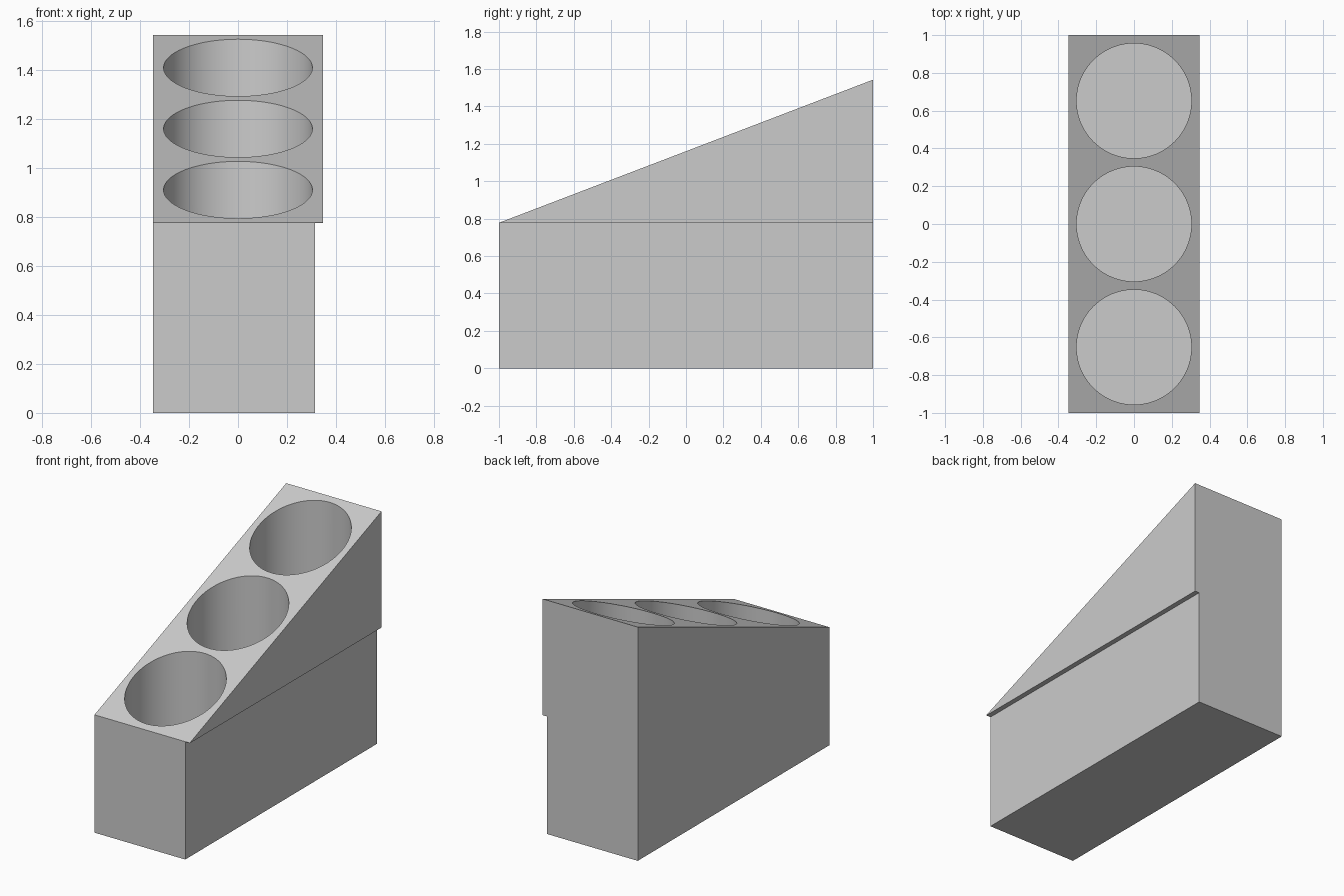
import bpy
import bmesh
import math
from mathutils import Vector

old = bpy.data.objects.get("Cube")
if old:
    bpy.data.objects.remove(old, do_unlink=True)

LEFT, RIGHT, STEP_X = -0.348, 0.348, 0.315
FRONT_Z, BACK_Z, STEP_Z = 0.778, 1.543, 0.776
RADIUS, PITCH, FLOOR_Z = 0.304, 0.652, 0.044

grey = bpy.data.materials.new("plain grey")
grey.use_nodes = True
colour = (0.6, 0.6, 0.6, 1)
grey.diffuse_color = colour
grey.node_tree.nodes["Principled BSDF"].inputs["Base Color"].default_value = colour


def add_object(name, bm):
    mesh = bpy.data.meshes.new(name)
    bmesh.ops.recalc_face_normals(bm, faces=bm.faces)
    bm.to_mesh(mesh)
    bm.free()
    mesh.materials.append(grey)
    obj = bpy.data.objects.new(name, mesh)
    bpy.context.collection.objects.link(obj)
    return obj


# Holder body: stepped cross-section extruded front to back
bm = bmesh.new()
section = [(LEFT, 0), (STEP_X, 0), (STEP_X, STEP_Z), (RIGHT, STEP_Z), (RIGHT, 2), (LEFT, 2)]
face = bm.faces.new([bm.verts.new((x, -1, z)) for x, z in section])
extruded = bmesh.ops.extrude_face_region(bm, geom=[face])["geom"]
bmesh.ops.translate(bm, vec=(0, 2, 0), verts=[v for v in extruded if isinstance(v, bmesh.types.BMVert)])

# Sloping top: slice the body and close the cut
normal = Vector((0, FRONT_Z - BACK_Z, 2)).normalized()
cut = bmesh.ops.bisect_plane(bm, geom=bm.verts[:] + bm.edges[:] + bm.faces[:], dist=1e-5,
                             plane_co=(0, -1, FRONT_Z), plane_no=normal, clear_outer=True)
bmesh.ops.contextual_create(bm, geom=[e for e in cut["geom_cut"] if isinstance(e, bmesh.types.BMEdge)])
body = add_object("holder_body", bm)

# Three round vertical wells
bm = bmesh.new()
for i in (-1, 0, 1):
    made = bmesh.ops.create_cone(bm, cap_ends=True, segments=96, radius1=RADIUS, radius2=RADIUS, depth=2)
    bmesh.ops.translate(bm, vec=(0, i * PITCH, FLOOR_Z + 1), verts=made["verts"])
cutter = add_object("well_cutter", bm)
cutter.hide_render = True

bpy.ops.object.select_all(action="DESELECT")
body.select_set(True)
bpy.context.view_layer.objects.active = body
wells = body.modifiers.new("wells", "BOOLEAN")
wells.operation = "DIFFERENCE"
wells.solver = "EXACT"
wells.object = cutter
bpy.ops.object.modifier_apply(modifier=wells.name)
bpy.data.objects.remove(cutter, do_unlink=True)

# Smooth well walls, sharp edges elsewhere
bpy.ops.object.shade_smooth_by_angle(angle=math.radians(15))
